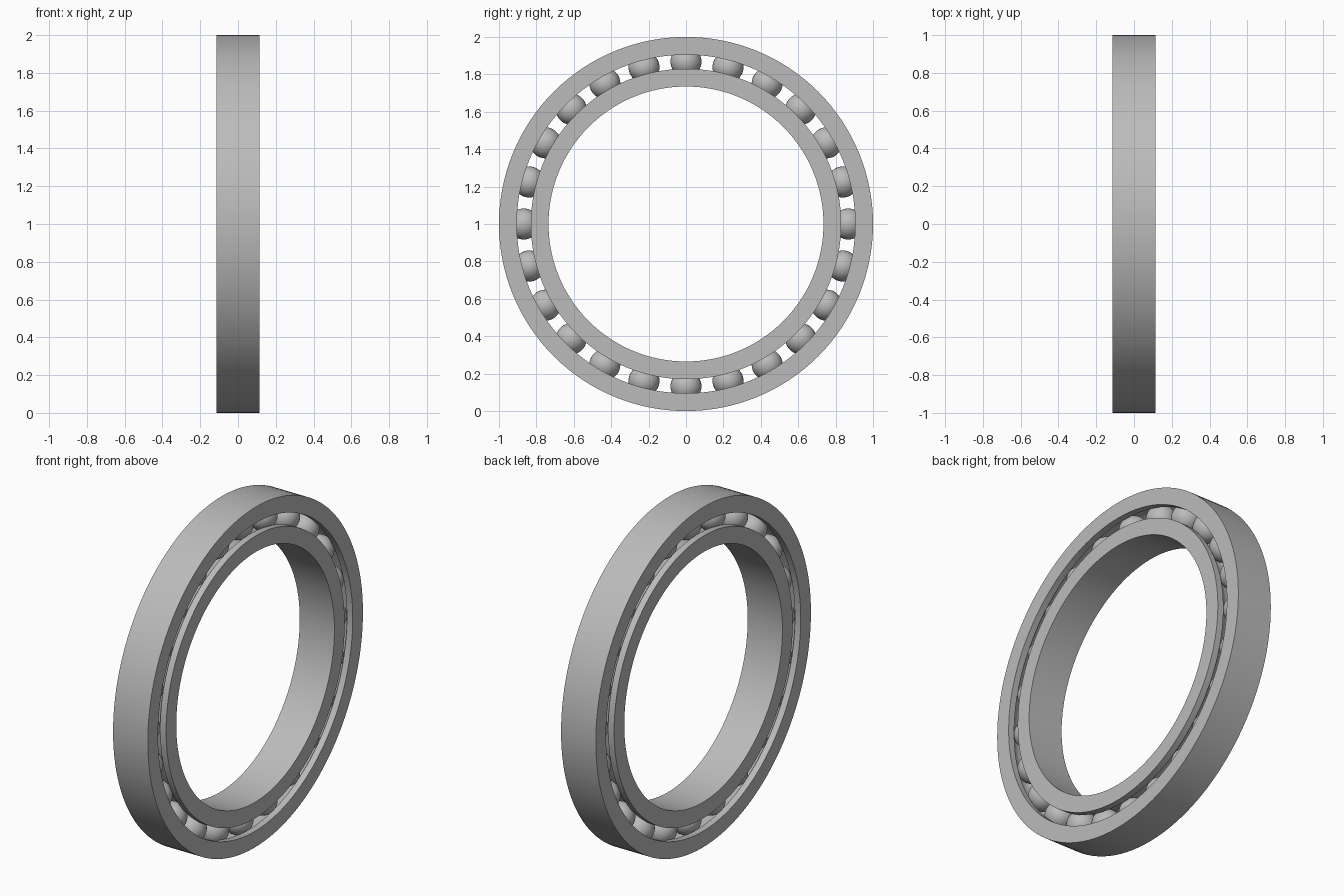
import bpy, bmesh, math
from mathutils import Matrix, Vector

cube = bpy.data.objects.get("Cube")
if cube:
    bpy.data.objects.remove(cube, do_unlink=True)

HALF_WIDTH = 0.113
PITCH = 0.868        # radius of the circle of ball centres
BALL = 0.083
BALLS = 24
CENTRE = Vector((0, 0, 1))

steel = bpy.data.materials.new("grey steel")
steel.use_nodes = True
GREY = (0.5, 0.5, 0.5, 1)
steel.diffuse_color = GREY
steel.node_tree.nodes["Principled BSDF"].inputs["Base Color"].default_value = GREY


def finish(bm, name):
    bmesh.ops.recalc_face_normals(bm, faces=bm.faces)
    mesh = bpy.data.meshes.new(name)
    bm.to_mesh(mesh)
    bm.free()
    mesh.materials.append(steel)
    obj = bpy.data.objects.new(name, mesh)
    bpy.context.collection.objects.link(obj)
    obj.location = CENTRE
    bpy.ops.object.select_all(action='DESELECT')
    obj.select_set(True)
    bpy.context.view_layer.objects.active = obj
    bpy.ops.object.shade_smooth_by_angle(angle=math.radians(30))
    return obj


def race(name, rim, land, segments=128, arc_steps=14):
    """Ring turned about x: plain rim, and a round ball groove in the land."""
    side = 1 if land > PITCH else -1
    groove = BALL + 0.0005
    edge = math.acos(abs(land - PITCH) / groove)
    profile = [(-HALF_WIDTH, rim), (-HALF_WIDTH, land)]
    for i in range(arc_steps + 1):
        a = -edge + 2 * edge * i / arc_steps
        profile.append((groove * math.sin(a), PITCH + side * groove * math.cos(a)))
    profile += [(HALF_WIDTH, land), (HALF_WIDTH, rim)]
    bm = bmesh.new()
    verts = [bm.verts.new((x, 0, r)) for x, r in profile]
    edges = [bm.edges.new((v, verts[i - 1])) for i, v in enumerate(verts)]
    bmesh.ops.spin(bm, geom=verts + edges, axis=(1, 0, 0), cent=(0, 0, 0),
                   angle=math.tau, steps=segments, use_merge=True)
    bmesh.ops.remove_doubles(bm, verts=bm.verts, dist=0.0001)
    return finish(bm, name)


# Outer and inner rings
race("outer_ring", 1.0, 0.905)
race("inner_ring", 0.735, 0.83)

# Balls evenly spaced in the grooves
balls = bmesh.new()
for i in range(BALLS):
    place = Matrix.Rotation(math.tau * i / BALLS, 4, 'X') @ Matrix.Translation((0, 0, PITCH))
    bmesh.ops.create_uvsphere(balls, u_segments=32, v_segments=20, radius=BALL, matrix=place)
finish(balls, "balls")
